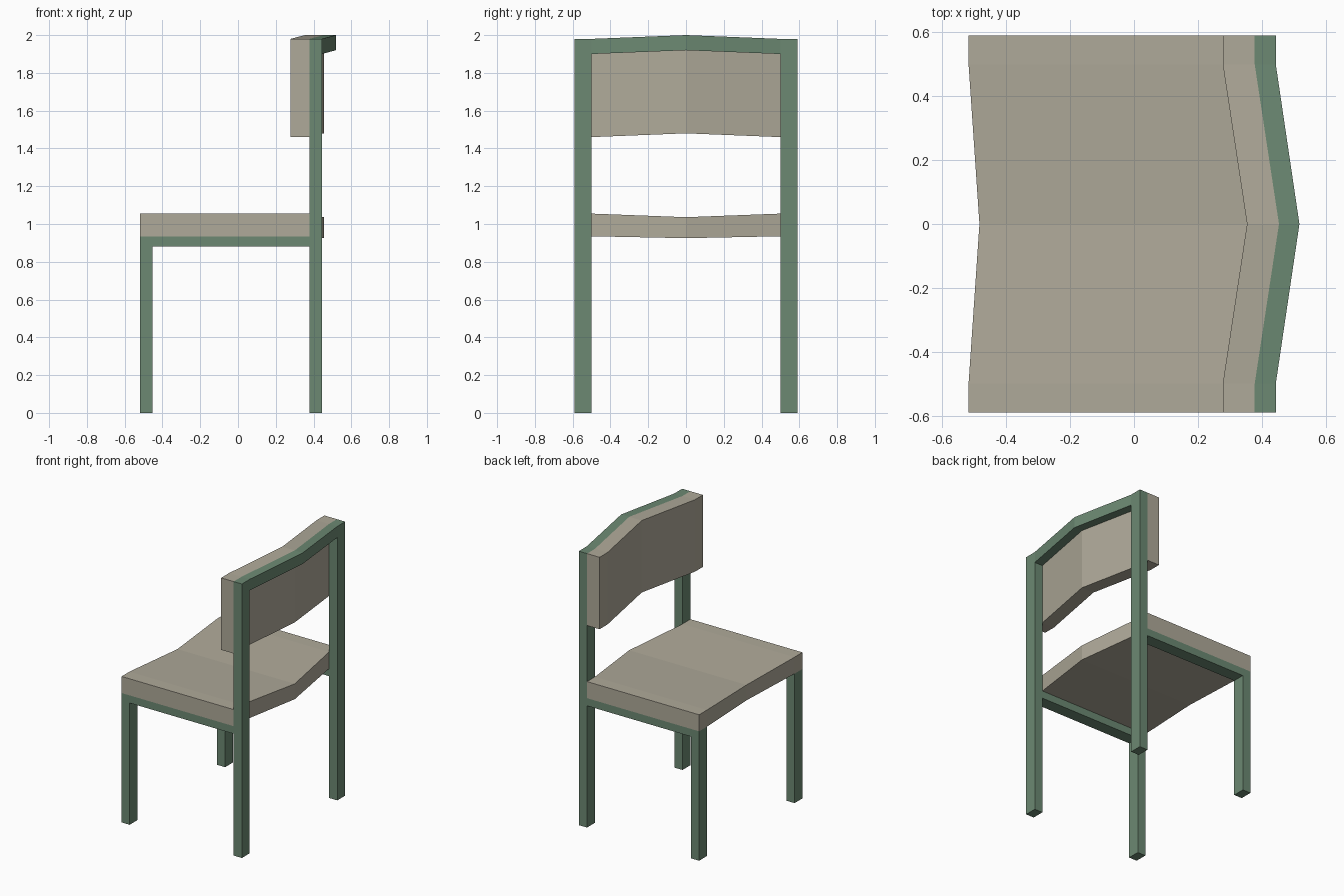
import bpy

if "Cube" in bpy.data.objects:
    bpy.data.objects.remove(bpy.data.objects["Cube"])


def material(name, rgb):
    m = bpy.data.materials.new(name)
    m.diffuse_color = (*rgb, 1)
    m.use_nodes = True
    m.node_tree.nodes["Principled BSDF"].inputs["Base Color"].default_value = m.diffuse_color
    return m


green = material("frame_green", (0.15, 0.25, 0.17))
beige = material("pad_beige", (0.43, 0.40, 0.32))


def loft(name, stations, mat, mirror=False):
    """Sweep a rectangle along y; each station is (y, x0, x1, z0, z1)."""
    verts, faces = [], []
    for y, x0, x1, z0, z1 in stations:
        verts += [(x0, y, z0), (x1, y, z0), (x1, y, z1), (x0, y, z1)]
    n = len(stations)
    for s in range(n - 1):
        a, b = 4 * s, 4 * s + 4
        for i in range(4):
            j = (i + 1) % 4
            faces.append((a + i, b + i, b + j, a + j))
    faces += [(0, 1, 2, 3), tuple(4 * n - 4 + i for i in (3, 2, 1, 0))]
    me = bpy.data.meshes.new(name)
    me.from_pydata(verts, [], faces)
    me.materials.append(mat)
    ob = bpy.data.objects.new(name, me)
    bpy.context.collection.objects.link(ob)
    if mirror:
        mod = ob.modifiers.new("mirror", 'MIRROR')
        mod.use_axis = (False, True, False)
    return ob


def bar(name, *box):
    """Straight frame member on one side, mirrored to the other."""
    return loft(name, [(0.5, *box), (0.59, *box)], green, mirror=True)


def bent_pad(name, end, mid):
    """Upholstered panel: flat ends, bent towards the middle."""
    return loft(name, [(-0.59, *end), (-0.5, *end), (0, *mid),
                       (0.5, *end), (0.59, *end)], beige)


# Frame
bar("front_leg", -0.518, -0.453, 0, 0.935)
bar("back_leg", 0.378, 0.444, 0, 1.98)
bar("side_rail", -0.453, 0.378, 0.88, 0.935)

# Bent top rail between the back legs
rail_end = (0.378, 0.444, 1.90, 1.98)
loft("top_rail", [(-0.5, *rail_end), (0, 0.454, 0.518, 1.92, 2.0),
                  (0.5, *rail_end)], green)

# Dished seat and curved backrest
bent_pad("seat", (-0.518, 0.378, 0.935, 1.055), (-0.484, 0.454, 0.925, 1.036))
bent_pad("backrest", (0.278, 0.378, 1.46, 1.98), (0.354, 0.454, 1.48, 2.0))
